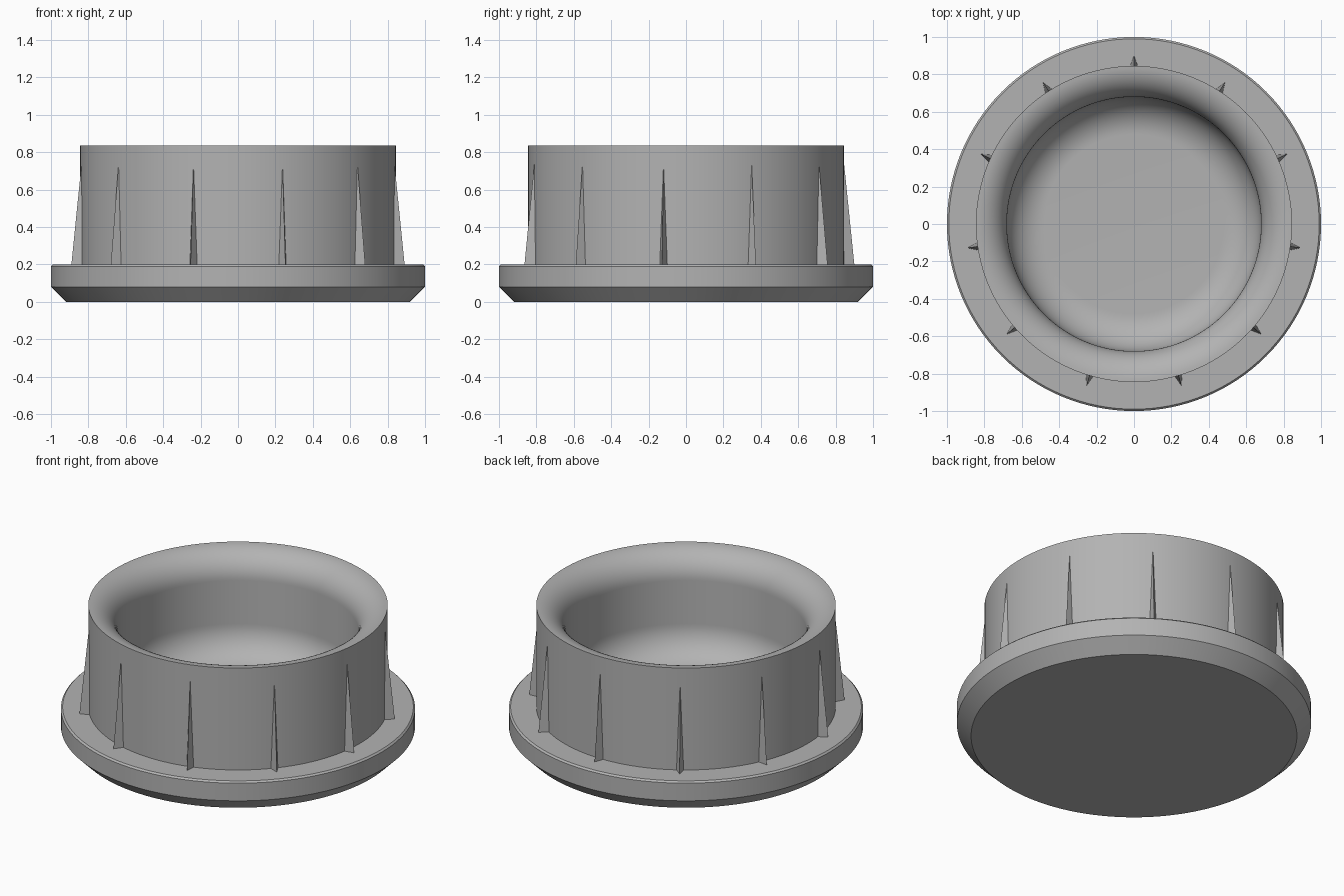
import bpy, bmesh, math

if "Cube" in bpy.data.objects:
    bpy.data.objects.remove(bpy.data.objects["Cube"])

grey = bpy.data.materials.new("plain grey")
grey.diffuse_color = (0.45, 0.45, 0.45, 1)
grey.use_nodes = True
grey.node_tree.nodes["Principled BSDF"].inputs["Base Color"].default_value = grey.diffuse_color


def finish(bm, name):
    bmesh.ops.recalc_face_normals(bm, faces=bm.faces)
    mesh = bpy.data.meshes.new(name)
    bm.to_mesh(mesh)
    bm.free()
    mesh.materials.append(grey)
    obj = bpy.data.objects.new(name, mesh)
    bpy.context.collection.objects.link(obj)
    return obj


def arc(cx, cz, r, a0, a1, n):
    angles = [math.radians(a0 + (a1 - a0) * i / n) for i in range(n + 1)]
    return [(cx + r * math.cos(a), cz + r * math.sin(a)) for a in angles]


# Flanged cup: chamfered base, straight outer wall, flared mouth, rounded floor
profile = [(0, 0), (0.92, 0), (1, 0.08), (1, 0.19), (0.99, 0.2), (0.845, 0.2)]
profile += arc(0.845, 0.67, 0.165, 90, 180, 14)
profile += arc(0.48, 0.40, 0.20, 0, -90, 14)
profile += [(0, 0.2)]

bm = bmesh.new()
verts = [bm.verts.new((r, 0, z)) for r, z in profile]
edges = [bm.edges.new(pair) for pair in zip(verts, verts[1:])]
bmesh.ops.spin(bm, geom=verts + edges, cent=(0, 0, 0), axis=(0, 0, 1),
               angle=math.tau, steps=128, use_duplicate=False)
bmesh.ops.remove_doubles(bm, verts=bm.verts, dist=0.0001)
cup = finish(bm, "flanged_cup")
bpy.context.view_layer.objects.active = cup
cup.select_set(True)
bpy.ops.object.shade_smooth_by_angle(angle=math.radians(30))

# Eleven tapered wedge ribs around the outer wall
bm = bmesh.new()
for k in range(11):
    a = math.pi / 2 + math.tau * k / 11
    c, s = math.cos(a), math.sin(a)
    corners = [(0.84, -0.022, 0.2), (0.84, 0.022, 0.2),
               (0.90, 0, 0.2), (0.842, 0, 0.77)]
    v = [bm.verts.new((r * c - t * s, r * s + t * c, z)) for r, t, z in corners]
    for i, j, l in ((0, 1, 2), (0, 1, 3), (1, 2, 3), (2, 0, 3)):
        bm.faces.new((v[i], v[j], v[l]))
finish(bm, "grip_ribs")
